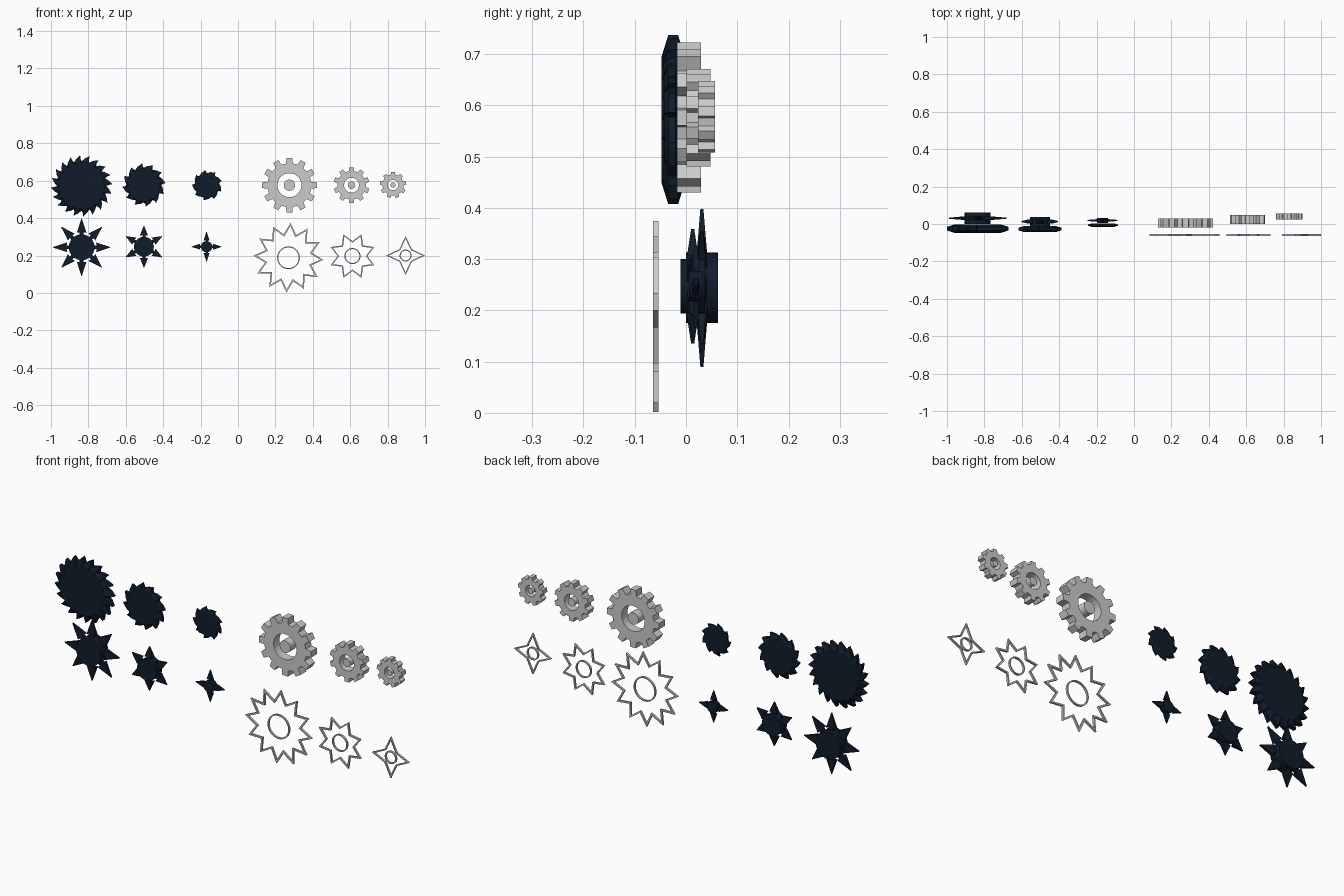
import bpy, bmesh
from math import sin, cos, pi, sqrt

if "Cube" in bpy.data.objects:
    bpy.data.objects.remove(bpy.data.objects["Cube"])

dark = bpy.data.materials.new("dark_navy")
dark.diffuse_color = (0.005, 0.012, 0.024, 1)
dark.use_nodes = True
dark.node_tree.nodes["Principled BSDF"].inputs["Base Color"].default_value = dark.diffuse_color


def pt(r, a):
    # polar point in the front plane, angle clockwise from up
    return (r * sin(a), r * cos(a))


def circle(r, n):
    return [pt(r, 2 * pi * i / n) for i in range(n)]


def inset(pts, t):
    # mitred inset of a clockwise outline
    out, n = [], len(pts)
    for i, p in enumerate(pts):
        a, b = pts[i - 1], pts[(i + 1) % n]
        d1 = (p[0] - a[0], p[1] - a[1])
        d2 = (b[0] - p[0], b[1] - p[1])
        l1, l2 = sqrt(d1[0]**2 + d1[1]**2), sqrt(d2[0]**2 + d2[1]**2)
        n1, n2 = (d1[1] / l1, -d1[0] / l1), (d2[1] / l2, -d2[0] / l2)
        k = t / (1 + n1[0] * n2[0] + n1[1] * n2[1])
        out.append((p[0] + (n1[0] + n2[0]) * k, p[1] + (n1[1] + n2[1]) * k))
    return out


def loft(bm, loops, cap=False, closed=False):
    # loops: list of (outline, y) with equal point counts
    rings = [[bm.verts.new((x, y, z)) for x, z in o] for o, y in loops]
    pairs = list(zip(rings, rings[1:]))
    if closed:
        pairs.append((rings[-1], rings[0]))
    for a, b in pairs:
        for i in range(len(a)):
            j = (i + 1) % len(a)
            bm.faces.new((a[i], a[j], b[j], b[i]))
    if cap:
        bm.faces.new(rings[0])
        bm.faces.new(rings[-1])


def frame(bm, outer, inner, h):
    loft(bm, [(outer, -h), (outer, h), (inner, h), (inner, -h)], closed=True)


def finish(bm, name, loc, mat=None):
    bmesh.ops.recalc_face_normals(bm, faces=bm.faces)
    me = bpy.data.meshes.new(name)
    bm.to_mesh(me)
    bm.free()
    ob = bpy.data.objects.new(name, me)
    ob.location = loc
    bpy.context.collection.objects.link(ob)
    if mat:
        me.materials.append(mat)


def saw(name, loc, R, n, h):
    # leaning teeth around a lens-shaped disc
    bm = bmesh.new()
    tip, root = [], []
    p = 2 * pi / n
    for i in range(n):
        for r, a in ((0.80, 0.0), (0.89, 0.36), (1.0, 0.85), (0.88, 0.87)):
            tip.append(pt(R * r, (i + a) * p))
            root.append(pt(R * 0.74, (i + a) * p))
    loft(bm, [(root, -h), (tip, -h * 0.42), (tip, h * 0.42), (root, h)], cap=True)
    finish(bm, name, loc, dark)


def spiked_hub(name, loc, R, n, hub, h, w, t):
    # round hub with arrowhead spikes
    bm = bmesh.new()
    c = circle(hub, 32)
    loft(bm, [(c, -h), (c, h)], cap=True)
    for i in range(n):
        a = 2 * pi * i / n
        prof = [(hub * 0.9, w * 0.4), (hub * 1.16, w * 0.4), (hub * 1.12, w), (R, 0.001)]
        prof += [(r, -s) for r, s in reversed(prof)]
        o = [(r * sin(a) + s * cos(a), r * cos(a) - s * sin(a)) for r, s in prof]
        th = [t + (0.003 - t) * (r - hub) / (R - hub) for r, s in prof]
        f = [bm.verts.new((x, -k, z)) for (x, z), k in zip(o, th)]
        b = [bm.verts.new((x, k, z)) for (x, z), k in zip(o, th)]
        bm.faces.new(f)
        bm.faces.new(b)
        for j in range(8):
            m = (j + 1) % 8
            bm.faces.new((f[j], f[m], b[m], b[j]))
    finish(bm, name, loc, dark)


def gear(name, loc, R, n, h, hole, pin):
    # toothed wheel with a hole and a centre pin
    bm = bmesh.new()
    outer, inner = [], []
    for i in range(n):
        for r, a in ((0.8, -0.30), (1, -0.20), (1, 0.20), (0.8, 0.30)):
            ang = 2 * pi * (i + a) / n
            outer.append(pt(R * r, ang))
            inner.append(pt(hole, ang))
    frame(bm, outer, inner, h)
    c = circle(pin, 32)
    loft(bm, [(c, -h), (c, h)], cap=True)
    finish(bm, name, loc)


def star_outline(name, loc, R, r, n, phase, ring, t=0.008):
    # thin star-shaped frame with a floating thin ring
    bm = bmesh.new()
    o = [pt(r if i % 2 else R, phase + pi * i / n) for i in range(2 * n)]
    frame(bm, o, inset(o, t), 0.005)
    frame(bm, circle(ring, 40), circle(ring - 0.006, 40), 0.005)
    finish(bm, name, loc)


# Upper left: saw discs
saw("saw_disc_large", (-0.836, -0.025, 0.572), 0.165, 20, 0.023)
saw("saw_disc_medium", (-0.503, -0.027, 0.577), 0.116, 12, 0.016)
saw("saw_disc_small", (-0.165, -0.006, 0.575), 0.082, 9, 0.009)

# Lower left: spiked hubs
spiked_hub("spiked_hub_large", (-0.836, 0.031, 0.244), 0.154, 8, 0.069, 0.031, 0.026, 0.010)
spiked_hub("spiked_hub_medium", (-0.503, 0.013, 0.247), 0.112, 6, 0.053, 0.024, 0.022, 0.012)
spiked_hub("spiked_hub_small", (-0.168, 0.019, 0.247), 0.080, 4, 0.030, 0.013, 0.016, 0.007)

# Upper right: gears
gear("gear_large", (0.275, 0.006, 0.576), 0.147, 12, 0.0235, 0.064, 0.030)
gear("gear_medium", (0.607, 0.024, 0.576), 0.096, 10, 0.0235, 0.040, 0.020)
gear("gear_small", (0.829, 0.040, 0.577), 0.071, 9, 0.017, 0.028, 0.014)

# Lower right: star outlines
star_outline("star_frame_large", (0.270, -0.059, 0.188), 0.187, 0.128, 12, 0.06, 0.061)
star_outline("star_frame_medium", (0.612, -0.059, 0.197), 0.127, 0.080, 8, pi / 8, 0.043, 0.007)
star_outline("star_frame_small", (0.896, -0.059, 0.200), 0.104, 0.047, 4, 0, 0.032, 0.006)
